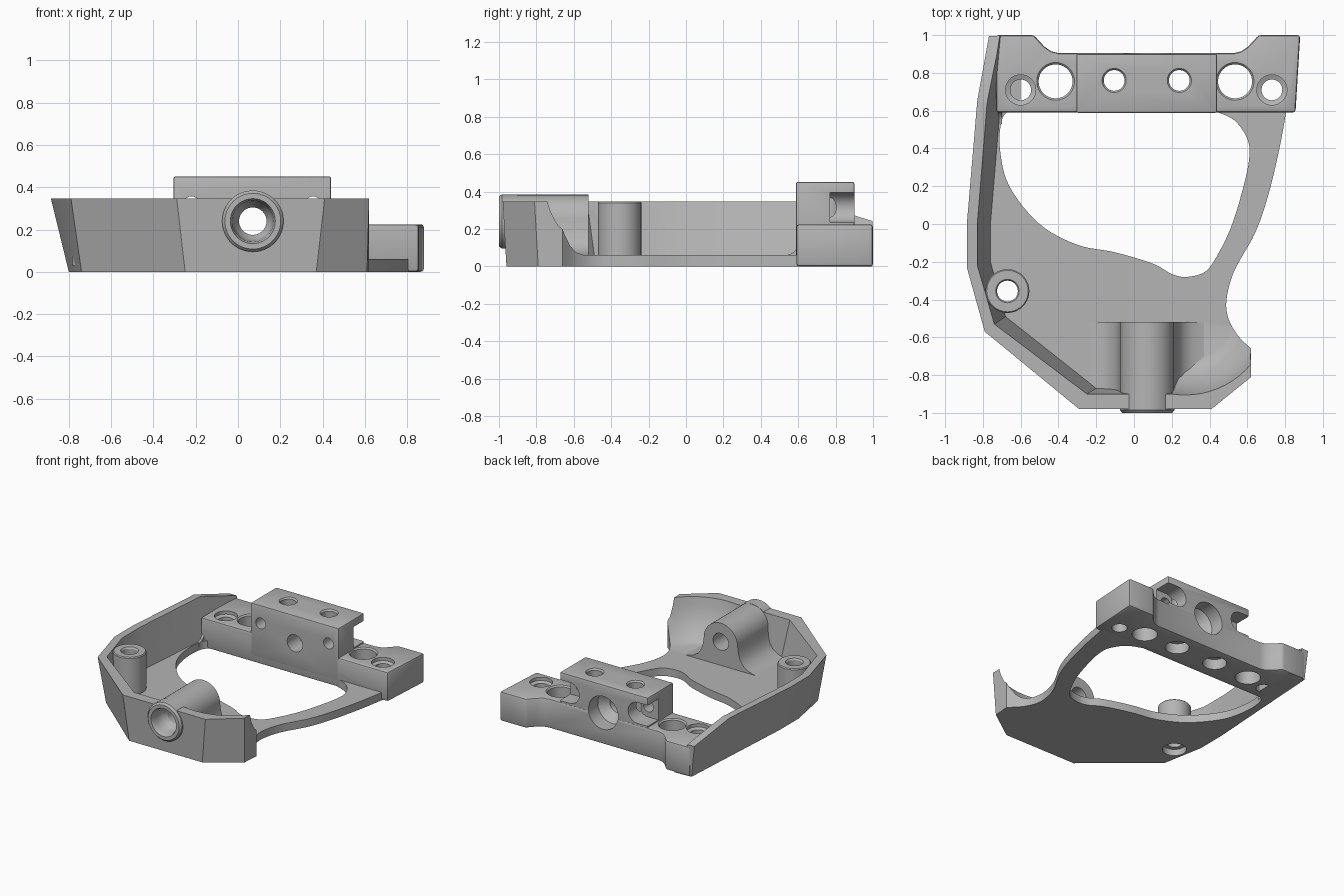
import bpy, bmesh
from math import cos, sin, pi, radians
from mathutils import Vector

cube = bpy.data.objects.get("Cube")
if cube:
    bpy.data.objects.remove(cube, do_unlink=True)

grey = bpy.data.materials.new("machined_grey")
grey.use_nodes = True
grey.diffuse_color = (.46, .46, .46, 1)
grey.node_tree.nodes["Principled BSDF"].inputs["Base Color"].default_value = (.46, .46, .46, 1)


def make_object(name, rings, caps=True):
    """Skin a stack of closed rings that share one point count."""
    bm = bmesh.new()
    loops = [[bm.verts.new(point) for point in ring] for ring in rings]
    count = len(loops[0])
    for low, high in zip(loops, loops[1:]):
        for i in range(count):
            j = (i + 1) % count
            bm.faces.new((low[i], low[j], high[j], high[i]))
    if caps:
        bm.faces.new(loops[0][::-1])
        bm.faces.new(loops[-1])
    bmesh.ops.recalc_face_normals(bm, faces=bm.faces)
    mesh = bpy.data.meshes.new(name)
    bm.to_mesh(mesh)
    bm.free()
    obj = bpy.data.objects.new(name, mesh)
    bpy.context.collection.objects.link(obj)
    mesh.materials.append(grey)
    return obj


def loft(name, bottom, top, low, high):
    return make_object(name, [[(x, y, low) for x, y in bottom], [(x, y, high) for x, y in top]])


def prism_along_y(name, outline, front, back):
    return make_object(name, [[(x, y, z) for x, z in outline] for y in (front, back)])


def turned(name, profile, centre, axis="Z", sides=40):
    """Revolve (radius, position) pairs about an upright or a front-to-back axis."""
    rings = []
    for radius, along in profile:
        ring = []
        for i in range(sides):
            u = centre[0] + radius * cos(2 * pi * i / sides)
            v = centre[1] + radius * sin(2 * pi * i / sides)
            ring.append((u, v, along) if axis == "Z" else (u, along, v))
        rings.append(ring)
    return make_object(name, rings)


def arc(centre, radius, start, end, steps=16):
    angles = [radians(start + (end - start) * i / steps) for i in range(steps + 1)]
    return [(centre[0] + radius * cos(a), centre[1] + radius * sin(a)) for a in angles]


def smooth_path(points, steps=6):
    """Catmull-Rom curve through the points."""
    pts = [Vector(p) for p in [points[0]] + points + [points[-1]]]
    path = []
    for a, b, c, d in zip(pts, pts[1:], pts[2:], pts[3:]):
        for i in range(steps):
            t = i / steps
            path.append(tuple((b * 2 + (c - a) * t + (a * 2 - b * 5 + c * 4 - d) * t * t
                               + (b * 3 - a - c * 3 + d) * t * t * t) / 2))
    return path + [points[-1]]


def apply_modifier(obj, modifier):
    bpy.context.view_layer.objects.active = obj
    bpy.ops.object.modifier_apply(modifier=modifier.name)


def bevel(obj, width, segments=2):
    mod = obj.modifiers.new("edge_round", "BEVEL")
    mod.width, mod.segments = width, segments
    mod.limit_method, mod.angle_limit = "ANGLE", radians(40)
    apply_modifier(obj, mod)


def cut(obj, cutters):
    for cutter in cutters:
        mod = obj.modifiers.new("cut", "BOOLEAN")
        mod.operation, mod.solver, mod.object = "DIFFERENCE", "EXACT", cutter
        apply_modifier(obj, mod)


# Shell: faceted tray outline, leaning outwards on the left and front
arm_edge = smooth_path([(.62, -.66), (.55, -.59), (.5, -.5), (.49, -.4), (.53, -.25),
                        (.64, -.05), (.71, .15), (.77, .4), (.81, .62)])
rear_edge = [(-.6, .62), (-.6, .998)]
top_rim = [(-.78, .998), (-.83, .65), (-.885, 0), (-.885, -.23), (-.79, -.57),
           (-.29, -.98), (.41, -.98), (.62, -.81)]
bottom_rim = [(-.74, .99), (-.76, .65), (-.8, 0), (-.8, -.22), (-.74, -.54),
              (-.25, -.96), (.37, -.96), (.61, -.79)]
shell = loft("tray_shell", rear_edge[::-1][:1] + bottom_rim + arm_edge + rear_edge[:1],
             rear_edge[::-1][:1] + top_rim + arm_edge + rear_edge[:1], 0, .348)

# Tray cavity, curved front corner pocket, big window and sloping rear rim
open_side = [(.2, -.5), (1.2, -.5), (1.2, 1.1)]
cavity_top = [(-.72, 1.1), (-.78, .62), (-.83, 0), (-.83, -.22), (-.74, -.53), (-.25, -.9), (.2, -.9)]
cavity_floor = [(-.66, 1.1), (-.71, .6), (-.76, 0), (-.76, -.2), (-.68, -.49), (-.2, -.87), (.2, -.87)]
cavity = loft("cavity_cutter", cavity_floor + open_side, cavity_top + open_side, .06, .35)
pocket = turned("corner_cutter", [(.27, .06), (.31, .075), (.35, .11), (.39, .165), (.42, .22),
                                  (.443, .29), (.456, .35)], (.27, -.45), sides=64)
window_path = smooth_path([(-.66, .6), (-.7, .55), (-.71, .4), (-.66, .2), (-.5, 0), (-.3, -.11),
                           (-.1, -.15), (.1, -.21), (.2, -.265), (.28, -.28), (.38, -.25),
                           (.45, -.15), (.52, 0), (.58, .2), (.61, .35), (.6, .45), (.53, .55), (.42, .6)])
window_path += [(.42, .66), (-.66, .66)]
window = loft("window_cutter", window_path, window_path, -.1, .2)
slope = make_object("rim_slope_cutter", [[(x, .65, .35), (x, 1.1, .21), (x, 1.1, .5), (x, .65, .5)]
                                         for x in (-1, -.5)])

# Upright screw holes
post_centre = (-.67, -.355)
post_hole = turned("post_hole_cutter", [(.085, -.1), (.085, .05), (.055, .051), (.055, .335), (.07, .36)],
                   post_centre)
block_holes = []
for x, y, inner, outer, depth in ((-.6, .71, .055, .08, .19), (.73, .71, .055, .08, .19),
                                  (-.415, .755, .09, .1, .215), (.535, .755, .09, .1, .215)):
    block_holes.append(turned("block_hole_cutter", [(inner, -.1), (inner, depth), (outer, depth + .01),
                                                    (outer, .3)], (x, y)))
rail_holes = [turned("rail_hole_cutter", [(.085, -.1), (.085, .08), (.055, .081), (.055, .44), (.07, .46)],
                     (x, .76)) for x in (-.105, .24)]

# Front-to-back bore shared by the boss and the rail
axis_centre = (.07, .24)
boss_bore = turned("boss_bore_cutter", [(.115, -1.02), (.098, -.98), (.09, -.9), (.065, -.86), (.065, -.4)],
                   axis_centre, "Y")
rail_bore = turned("rail_bore_cutter", [(.065, .5), (.065, .73), (.125, .79), (.125, 1)], axis_centre, "Y")

# Side bolts with pockets open to the rail ends
bolt_cutters = []
for x, side in ((-.22, -1), (.355, 1)):
    bolt_cutters.append(turned("bolt_cutter", [(.042, .5), (.042, .8)], (x, .315), "Y", 24))
    rounded = arc((x, .315), .08, 90, 90 + side * 180)
    outline = rounded + [(x + side * .2, .395 if z > .3 else .235) for z in (.2, .4)]
    bolt_cutters.append(prism_along_y("bolt_pocket_cutter", outline, .77, 1))

cut(shell, [cavity, pocket, window, slope, post_hole, boss_bore])

# Rear cross block with a stepped back edge
left_step = [(-.73, 1), (-.53, 1), (-.475, .94), (-.44, .915), (-.4, .905)]
right_step = [(.53, .905), (.57, .915), (.605, .94), (.66, 1), (.88, 1)]
block_outline = left_step + right_step + [(.855, .59), (-.73, .59)]
rear_block = loft("rear_block", block_outline, block_outline, 0, .225)
bevel(rear_block, .015)
cut(rear_block, block_holes + rail_holes + [rail_bore])

# Raised mounting rail in the middle of the block
rail = prism_along_y("mounting_rail", [(-.305, .05), (.44, .05), (.44, .452), (-.305, .452)], .588, .9)
bevel(rail, .01)
cut(rail, rail_holes + [rail_bore] + bolt_cutters)

# Fillet between the tray floor and the left end of the block
fillet = [(.6, .03), (.6, .13)] + arc((.53, .13), .07, 0, -90, 6) + [(.53, .03)]
make_object("block_fillet", [[(x, y, z) for y, z in fillet] for x in (-.76, -.7)])

# Hollow post
post = turned("screw_post", [(.116, .03), (.116, .34), (.11, .347)], post_centre)
cut(post, [post_hole])

# Front boss: bell-shaped body and a round collar through the front wall
flare = [(.15, .19), (.165, .14), (.195, .1), (.24, .073), (.3, .06), (.3, .03)]
bell = arc(axis_centre, .143, 0, 180, 24)
bell = [(axis_centre[0] + w, z) for w, z in flare[::-1]] + bell + [(axis_centre[0] - w, z) for w, z in flare]
boss = prism_along_y("boss_body", bell, -.92, -.52)
cut(boss, [boss_bore])
collar = turned("boss_collar", [(.145, -.9), (.145, -.985), (.132, -1)], axis_centre, "Y", 48)
cut(collar, [boss_bore])

# Remove the cutters, then shade the parts
for obj in list(bpy.context.scene.objects):
    if "cutter" in obj.name:
        bpy.data.objects.remove(obj, do_unlink=True)
for obj in (shell, rear_block, rail, post, boss, collar, bpy.data.objects["block_fillet"]):
    bpy.ops.object.select_all(action="DESELECT")
    obj.select_set(True)
    bpy.context.view_layer.objects.active = obj
    bpy.ops.object.shade_smooth_by_angle(angle=radians(30))
